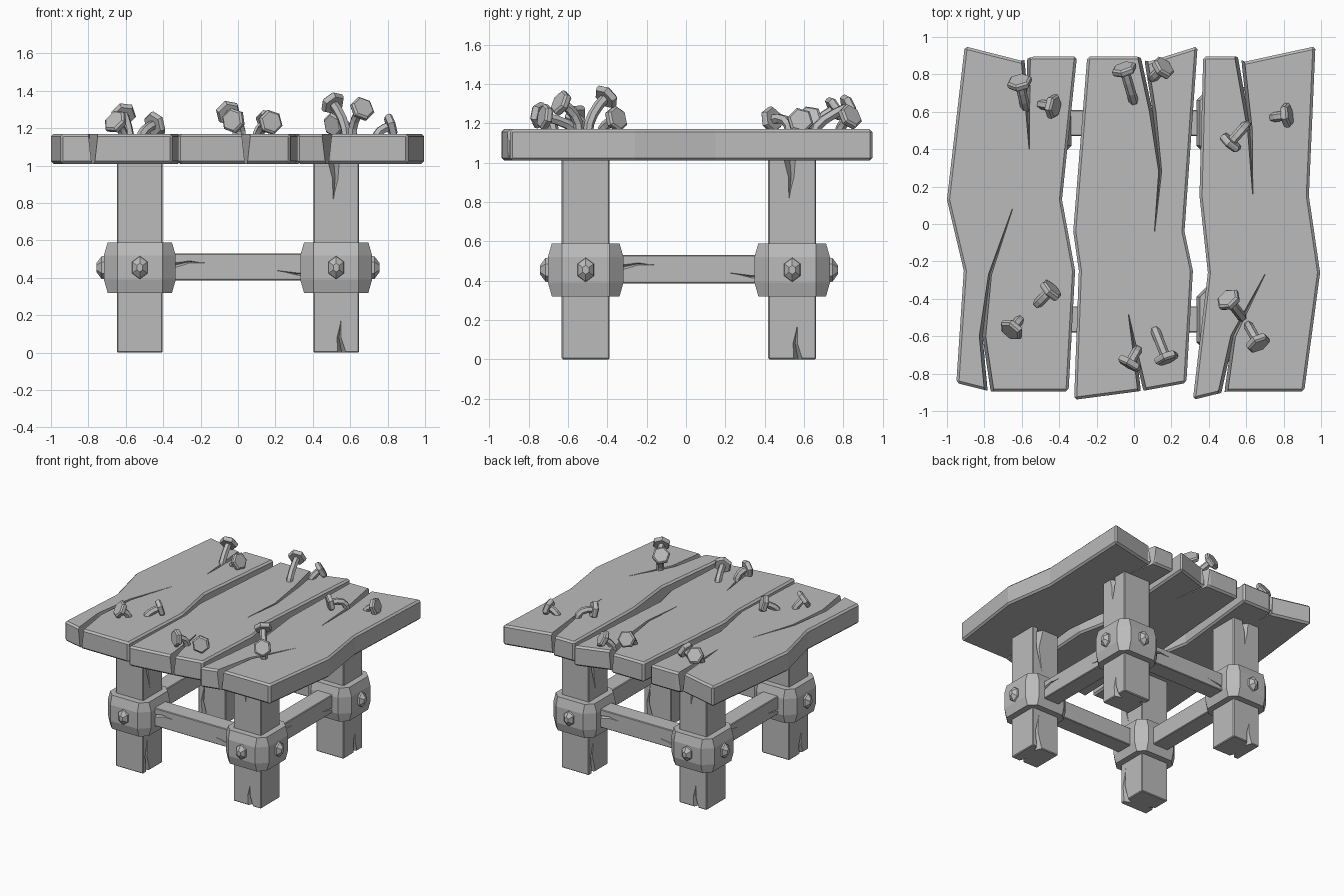
import bpy, bmesh
from math import cos, sin, pi
from mathutils import Vector, Matrix

cube = bpy.data.objects.get("Cube")
if cube:
    bpy.data.objects.remove(cube)

GREY = (0.5, 0.5, 0.5, 1)
mat = bpy.data.materials.new("weathered_grey")
mat.use_nodes = True
mat.diffuse_color = GREY
mat.node_tree.nodes["Principled BSDF"].inputs["Base Color"].default_value = GREY

UP, FRONT, BACK = Vector((0, 0, 1)), Vector((0, -1, 0)), Vector((0, 1, 0))


def loft(bm, rings):
    """Skin a closed solid through matching rings of points."""
    rows = [[bm.verts.new(p) for p in ring] for ring in rings]
    n = len(rows[0])
    for a, b in zip(rows, rows[1:]):
        for i in range(n):
            j = (i + 1) % n
            bm.faces.new((a[i], a[j], b[j], b[i]))
    bm.faces.new(rows[0][::-1])
    bm.faces.new(rows[-1])


def make(name, solids):
    bm = bmesh.new()
    for rings in solids:
        loft(bm, rings)
    bmesh.ops.recalc_face_normals(bm, faces=bm.faces)
    mesh = bpy.data.meshes.new(name)
    bm.to_mesh(mesh)
    bm.free()
    mesh.materials.append(mat)
    obj = bpy.data.objects.new(name, mesh)
    bpy.context.collection.objects.link(obj)
    return obj


def crack(points, normal, width, depth):
    """Tapering V-shaped wedge that follows a path on a surface."""
    pts = [Vector(p) for p in points]
    rings = []
    for i, p in enumerate(pts):
        along = pts[min(i + 1, len(pts) - 1)] - pts[max(i - 1, 0)]
        side = normal.cross(along).normalized()
        k = max(1 - i / (len(pts) - 1), 0.06)
        lift = normal * 0.01
        rings.append([p + side * width * k / 2 + lift,
                      p - side * width * k / 2 + lift, p - normal * depth * k])
    return rings


def finish(obj, bevel, cracks=()):
    """Soften the edges, then carve the cracks."""
    mod = obj.modifiers.new("edges", "BEVEL")
    mod.width, mod.segments = bevel, 1
    mod.limit_method = "ANGLE"
    cutters = []
    for c in cracks:
        cutter = make("crack_cutter", [c])
        cutter.hide_render = True
        cut = obj.modifiers.new("crack", "BOOLEAN")
        cut.operation, cut.solver, cut.object = "DIFFERENCE", "EXACT", cutter
        cutters.append(cutter)
    graph = bpy.context.evaluated_depsgraph_get()
    mesh = bpy.data.meshes.new_from_object(obj.evaluated_get(graph))
    obj.modifiers.clear()
    obj.data = mesh
    for c in cutters:
        bpy.data.objects.remove(c)


def box(x0, x1, y0, y1, z0, z1):
    return [[(x0, y0, z), (x1, y0, z), (x1, y1, z), (x0, y1, z)] for z in (z0, z1)]


# Tabletop planks: wavy outlines, with cracks running in from the ends
BOTTOM, TOP = 1.01, 1.17
planks = {
    "left_side_plank": ([(.37, .895), (.56, .895), (.58, .865), (.97, .95), (.935, .15),
                         (.995, -.26), (.91, -.895), (.5, -.895), (.315, -.94),
                         (.395, -.26), (.35, .15)],
                        [[(.56, .92), (.62, .5), (.635, .16)],
                         [(.47, -.93), (.53, -.6), (.7, -.27)]]),
    "middle_plank": ([(-.25, .895), (.03, .895), (.07, .865), (.34, .95), (.27, -.04),
                      (.315, -.25), (.28, -.85), (.06, -.89), (-.32, -.94),
                      (-.295, -.25), (-.325, -.04)],
                     [[(.04, .92), (.1, .6), (.14, .28), (.11, -.04)],
                      [(.05, -.93), (.01, -.7), (-.03, -.48)]]),
    "right_side_plank": ([(-.905, .95), (-.59, .87), (-.55, .895), (-.305, .895),
                          (-.385, .13), (-.315, -.25), (-.35, -.895), (-.77, -.895),
                          (-.95, -.85), (-.91, -.25), (-1, .13)],
                         [[(-.58, .92), (-.57, .65), (-.56, .4)],
                          [(-.77, -.93), (-.81, -.6), (-.77, -.27), (-.65, .08)]]),
}
for name, (outline, paths) in planks.items():
    obj = make(name, [[[(x, y, z) for x, y in outline] for z in (BOTTOM, TOP)]])
    finish(obj, 0.014, [crack([(x, y, TOP) for x, y in p], UP, 0.055, 0.24) for p in paths])

# Base: one corner and one rail, repeated four times about the centre
R, HALF = 0.525, 0.122


def collar_ring(z, e):
    f = 0.12
    return [(R + x, -R + y, z) for x, y in
            ((-f, -e), (f, -e), (e, -f), (e, f), (f, e), (-f, e), (-e, f), (-e, -f))]


def stud(direction):
    """Faceted dome on the outer face of a collar."""
    d = Vector(direction)
    side = UP.cross(d)
    centre = Vector((R, -R, 0.455))
    return [[centre + d * out + side * w * sin(a * pi / 3) + UP * w * 1.3 * cos(a * pi / 3)
             for a in range(6)] for out, w in ((.17, .05), (.205, .046), (.232, .018))]


names = ("front_left", "back_left", "back_right", "front_right")
for k, corner in enumerate(names):
    turn = Matrix.Translation((0, 0.015, 0)) @ Matrix.Rotation(k * pi / 2, 4, "Z")
    leg = make(corner + "_leg", [box(R - HALF, R + HALF, -R - HALF, -R + HALF, 0, 1.02)])
    f, b = -R - HALF, -R + HALF
    finish(leg, 0.006, [
        crack([(.51, f, 1.05), (.52, f, .93), (.51, f, .82)], FRONT, .08, .06),
        crack([(.56, f, -.03), (.54, f, .08), (.55, f, .17)], FRONT, .06, .06),
        crack([(.57, b, 1.05), (.6, b, .85), (.56, b, .66)], BACK, .07, .06),
        crack([(.58, b, -.03), (.61, b, .13), (.59, b, .27)], BACK, .06, .06)])

    collar = make(corner + "_collar", [[collar_ring(z, e) for z, e in
                                       ((.32, .172), (.39, .192), (.52, .192), (.59, .172))]])
    studs = make(corner + "_studs", [stud((0, -1, 0)), stud((1, 0, 0))])

    rail = make(corner + "_rail", [box(-R, R, -R - .07, -R + .07, .385, .53)])
    f = -R - .07
    finish(rail, 0.005, [
        crack([(-.38, f, .46), (-.26, f, .485), (-.17, f, .48)], FRONT, .04, .03),
        crack([(.42, f, .42), (.32, f, .42), (.2, f, .44)], FRONT, .04, .03)])
    for obj in (leg, collar, studs, rail):
        obj.data.transform(turn)

# Bent nails: base x, y, head x, y, z, and how far the head faces upward
nails = [(-.58, .62, -.61, .75, 1.27, .9), (-.5, .64, -.44, .63, 1.22, .6),
         (0, .65, -.05, .82, 1.28, .4), (.1, .78, .15, .83, 1.23, .7),
         (.6, .53, .52, .44, 1.22, -.2), (.74, .57, .81, .58, 1.21, 1.2),
         (-.52, -.43, -.45, -.36, 1.22, .5), (-.61, -.51, -.65, -.56, 1.23, 1.0),
         (.02, -.67, -.02, -.74, 1.24, .1), (.11, -.56, .17, -.71, 1.23, .2),
         (.58, -.5, .51, -.41, 1.33, .8), (.61, -.54, .66, -.63, 1.3, .5)]


def hexagon(centre, axis, radius):
    u = axis.orthogonal().normalized()
    v = axis.cross(u).normalized()
    return [centre + radius * (u * cos(a * pi / 3) + v * sin(a * pi / 3)) for a in range(6)]


for i, (bx, by, hx, hy, hz, tilt) in enumerate(nails):
    p0, p2 = Vector((bx, by, TOP - .03)), Vector((hx, hy, hz))
    reach = (p2 - p0).xy.length
    p1 = Vector((bx, by, max(hz - tilt * reach, TOP + .02)))
    side = UP.cross(p2 - p0).normalized()
    shaft = []
    for t in (0, .3, .55, .8, 1):
        p = p0 * (1 - t) ** 2 + p1 * 2 * t * (1 - t) + p2 * t * t
        d = ((p1 - p0) * (1 - t) + (p2 - p1) * t).normalized()
        v = d.cross(side)
        shaft.append([p + .026 * (side * cos(a * pi / 3) + v * sin(a * pi / 3))
                      for a in range(6)])
    axis = (p2 - p1).normalized()
    head = [hexagon(p2 + axis * o, axis, r)
            for o, r in ((-.012, .06), (0, .068), (.018, .068), (.028, .056))]
    make(f"bent_nail_{i + 1}", [shaft, head])
